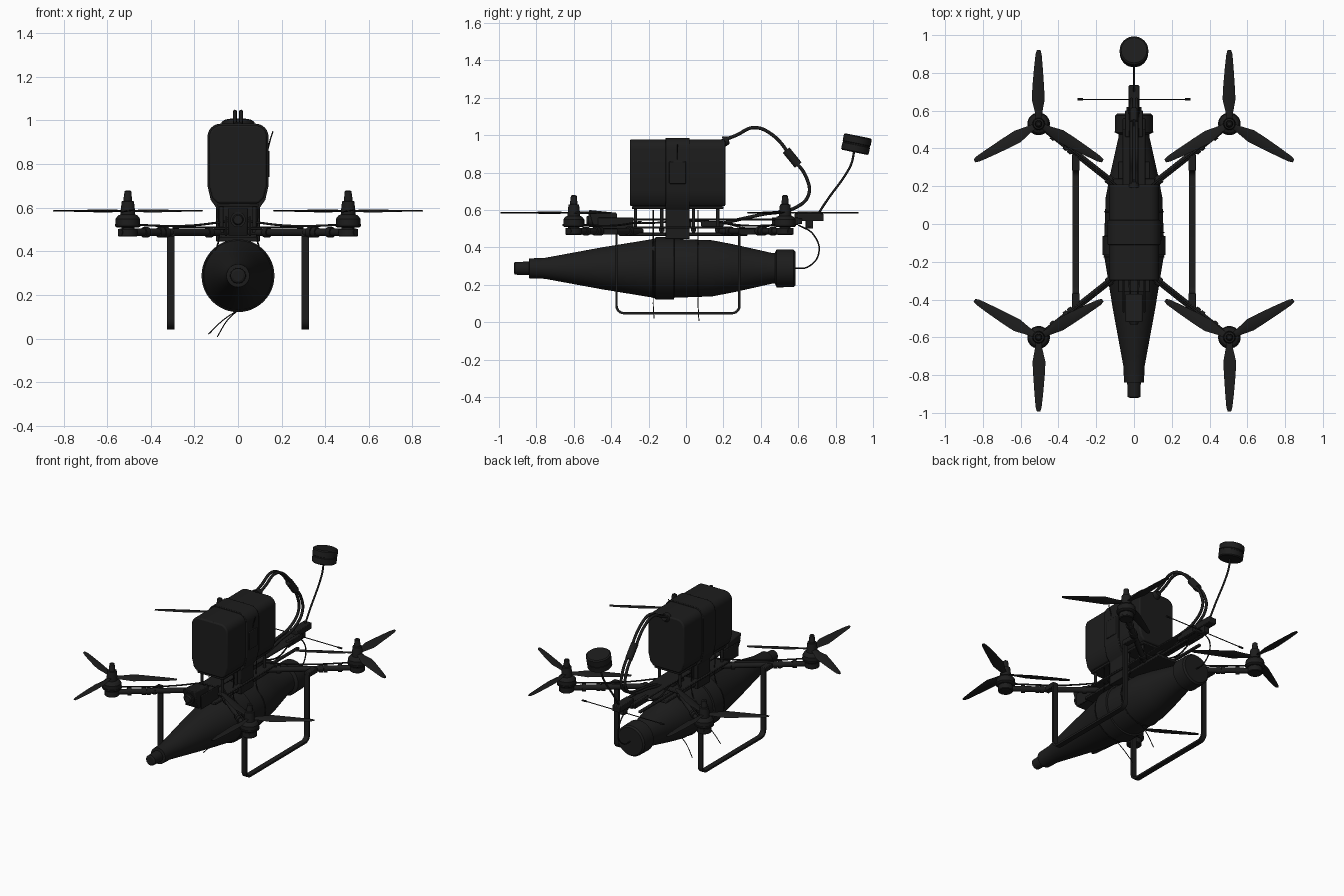
import bpy, bmesh, math
from mathutils import Vector, Matrix

if "Cube" in bpy.data.objects:
    bpy.data.objects.remove(bpy.data.objects["Cube"])

black = bpy.data.materials.new("black")
black.diffuse_color = (0.012, 0.012, 0.012, 1)
black.use_nodes = True
black.node_tree.nodes["Principled BSDF"].inputs["Base Color"].default_value = black.diffuse_color


def finish(name, bm, bevel=0, angle=35):
    bmesh.ops.recalc_face_normals(bm, faces=bm.faces)
    me = bpy.data.meshes.new(name)
    bm.to_mesh(me)
    bm.free()
    ob = bpy.data.objects.new(name, me)
    bpy.context.collection.objects.link(ob)
    me.materials.append(black)
    if bevel:
        m = ob.modifiers.new("bevel", "BEVEL")
        m.width, m.segments, m.limit_method = bevel, 2, "ANGLE"
    bpy.ops.object.select_all(action="DESELECT")
    ob.select_set(True)
    bpy.context.view_layer.objects.active = ob
    bpy.ops.object.shade_smooth_by_angle(angle=math.radians(angle))
    return ob


def box(name, lo, hi, bevel=0.004):
    bm = bmesh.new()
    bmesh.ops.create_cube(bm, size=1)
    lo, hi = Vector(lo), Vector(hi)
    for v in bm.verts:
        v.co = Vector([(lo[i] + hi[i]) / 2 + v.co[i] * (hi[i] - lo[i]) for i in range(3)])
    return finish(name, bm, bevel)


def lathe(name, origin, axis, prof, n=32):
    """prof: (distance along axis, radius) pairs, capped at both ends"""
    bm = bmesh.new()
    rot = Vector((0, 0, 1)).rotation_difference(Vector(axis)).to_matrix()
    rings = []
    for d, r in prof:
        rings.append([bm.verts.new(rot @ Vector((r * math.cos(t), r * math.sin(t), d)) + Vector(origin))
                      for t in (2 * math.pi * i / n for i in range(n))])
    for a, b in zip(rings, rings[1:]):
        for i in range(n):
            bm.faces.new((a[i], a[(i + 1) % n], b[(i + 1) % n], b[i]))
    bm.faces.new(rings[0])
    bm.faces.new(rings[-1])
    return finish(name, bm, angle=20)


def rod(name, a, b, r, n=16):
    d = Vector(b) - Vector(a)
    return lathe(name, a, d, [(0, r), (d.length, r)], n)


def prism(name, pts, axis, a, b, bevel=0):
    """2D outline extruded along x (pts = y,z) or y (pts = x,z)"""
    bm = bmesh.new()
    put = (lambda p, t: (t, p[0], p[1])) if axis == "x" else (lambda p, t: (p[0], t, p[1]))
    f = bm.faces.new([bm.verts.new(put(p, a)) for p in pts])
    ext = bmesh.ops.extrude_face_region(bm, geom=[f])["geom"]
    move = Vector(put((0, 0), b - a))
    bmesh.ops.translate(bm, vec=move, verts=[v for v in ext if isinstance(v, bmesh.types.BMVert)])
    return finish(name, bm, bevel)


def wire(name, pts, r):
    cu = bpy.data.curves.new(name, "CURVE")
    cu.dimensions, cu.bevel_depth, cu.bevel_resolution = "3D", r, 2
    cu.use_fill_caps = True
    sp = cu.splines.new("BEZIER")
    sp.bezier_points.add(len(pts) - 1)
    for bp, p in zip(sp.bezier_points, pts):
        bp.co = p
        bp.handle_left_type = bp.handle_right_type = "AUTO"
    ob = bpy.data.objects.new(name, cu)
    bpy.context.collection.objects.link(ob)
    cu.materials.append(black)
    bpy.ops.object.select_all(action="DESELECT")
    ob.select_set(True)
    bpy.context.view_layer.objects.active = ob
    bpy.ops.object.convert(target="MESH")


def arc(cx, cz, r, a0, a1, n=6):
    return [(cx + r * math.cos(math.radians(a0 + (a1 - a0) * i / n)),
             cz + r * math.sin(math.radians(a0 + (a1 - a0) * i / n))) for i in range(n + 1)]


def blade(name, centre, deg):
    # stations: distance, half chord, chord offset, twist
    st = [(0.015, .014, 0, 12), (0.06, .02, 0, 14), (0.13, .035, .002, 12), (0.2, .031, .002, 9),
          (0.3, .023, .001, 6), (0.37, .016, 0, 4), (0.392, .009, 0, 3)]
    bm, rings = bmesh.new(), []
    mat = Matrix.Translation(centre) @ Matrix.Rotation(math.radians(deg), 4, "Z")
    for d, c, o, tw in st:
        rot = Matrix.Rotation(math.radians(tw), 4, "X")
        sec = [(-c, 0), (-c * .3, .005), (c * .5, .003), (c, 0), (c * .5, -.003), (-c * .3, -.003)]
        rings.append([bm.verts.new(mat @ (rot @ Vector((0, y, z)) + Vector((d, o, 0)))) for y, z in sec])
    for a, b in zip(rings, rings[1:]):
        for i in range(6):
            bm.faces.new((a[i], a[(i + 1) % 6], b[(i + 1) % 6], b[i]))
    bm.faces.new(rings[0])
    bm.faces.new(rings[-1])
    finish(name, bm)


# slung cargo body, turned around the y axis
lathe("cargo_body", (0, 0, .288), (0, 1, 0),
      [(-.92, .024), (-.915, .034), (-.84, .036), (-.838, .053), (-.755, .056), (-.70, .066), (-.45, .112),
       (-.18, .156), (-.165, .161), (-.163, .167), (-.065, .167), (-.062, .157), (.0, .155), (.14, .15),
       (.25, .129), (.46, .082), (.475, .082), (.485, .102), (.575, .1), (.585, .09)], 48)

# frame plates, standoffs and electronics
box("lower_plate", (-.085, -.36, .462), (.085, .33, .48))
box("arm_clamp_plate", (-.11, -.30, .50), (.11, .24, .512))
box("upper_plate", (-.06, -.3, .545), (.06, .5, .555))
box("battery_tray", (-.095, -.29, .605), (.095, .2, .62))
box("flight_controller", (-.05, -.1, .512), (.05, .03, .545))
box("power_board", (-.045, .08, .512), (.045, .2, .54))
for s in (1, -1):
    for y in (-.27, -.13, .04, .17):
        rod("standoff", (s * .075, y, .47), (s * .075, y, .61), .009, 12)
        lathe("standoff_nut", (s * .075, y, .485), (0, 0, 1), [(0, .016), (.02, .016)], 6)
    box("side_rail", (s * .05 - .01, .2, .478), (s * .05 + .01, .56, .492))
    box("tail_brace", (s * .035 - .012, .46, .52), (s * .035 + .012, .60, .56))

# battery block with rounded section, and its strap
outline = (arc(.08, .925, .052, 0, 90) + arc(-.08, .925, .052, 90, 180)
           + [(-.132, .7), (-.118, .645), (-.095, .62), (.095, .62), (.118, .645), (.132, .7)])
prism("battery", outline, "y", -.3, .21, .008)
strap = (arc(.08, .925, .06, 0, 90) + arc(-.08, .925, .06, 90, 180)
         + [(-.14, .7), (-.125, .635), (-.1, .6), (-.1, .445), (.1, .445), (.1, .6), (.125, .635), (.14, .7)])
prism("battery_strap", strap, "y", -.11, .02, .003)
box("strap_buckle", (.135, -.09, .74), (.145, 0, .86))
wire("strap_tail", [(.135, -.045, .72), (.13, -.045, .82), (.145, -.045, .9), (.16, -.045, .95)], .003)
lathe("battery_cable_boss", (0, .2, .965), (0, 1, .3), [(0, .03), (.03, .02)], 20)

# camera at the front
prism("camera_body", [(-.52, .6), (-.37, .585), (-.37, .5), (-.47, .47), (-.5, .53)], "x", -.045, .045, .006)
lathe("camera_lens", (0, -.49, .545), (0, -1, 0), [(0, .035), (.03, .035), (.03, .025), (.042, .02)], 24)
for s in (1, -1):
    box("camera_bracket", (s * .055 - .005, -.47, .47), (s * .055 + .005, -.28, .56))

# four arms with motors and three-bladed propellers
for s in (1, -1):
    for end, root_y, my, turn in (("rear", .17, .53, 90), ("front", -.24, -.6, -90)):
        a, m = Vector((s * .05, root_y, .487)), Vector((s * .505, my, .487))
        d = (m - a).normalized()
        rod(end + "_arm", a, m + d * .045, .017, 20)
        for t in (.18, .62, .67, .82):
            p = a.lerp(m, t)
            rod(end + "_arm_collar", p - d * .012, p + d * .012, .024, 16)
        lathe(end + "_motor_mount", m - Vector((0, 0, .02)), (0, 0, 1),
              [(0, .04), (.004, .045), (.036, .045), (.036, .03), (.045, .03)], 24)
        lathe(end + "_motor", m + Vector((0, 0, .022)), (0, 0, 1),
              [(0, .05), (.006, .059), (.016, .06), (.016, .056), (.04, .056), (.055, .045), (.06, .033),
               (.085, .032), (.12, .028), (.122, .019), (.138, .019), (.145, .017), (.165, .016), (.17, .01)], 28)
        for k in range(3):
            blade(end + "_propeller_blade", m + Vector((0, 0, .098)), turn + 120 * k)
        sg = 1 if my > 0 else -1
        ly = .29 if my > 0 else -.375
        box(end + "_leg_clamp", (s * .308 - .019, min(ly - sg * .01, ly + sg * .08), .468),
            (s * .308 + .019, max(ly - sg * .01, ly + sg * .08), .5))
        wire(end + "_motor_wire", [a + Vector((0, 0, .05)), a.lerp(m, .4) + Vector((0, 0, .03)),
                                   m + Vector((0, 0, .035))], .005)

# landing loops: flat strips bent into a U
outer = [(-.378, .48)] + arc(-.333, .087, .045, 180, 270) + arc(.247, .087, .045, 270, 360) + [(.292, .48)]
inner = [(-.365, .48)] + arc(-.333, .087, .032, 180, 270) + arc(.247, .087, .032, 270, 360) + [(.279, .48)]
for s in (1, -1):
    prism("landing_loop", outer + inner[::-1], "x", s * .308 - .017, s * .308 + .017)

# cable ties round the cargo, with loose tails
for y, r, tip in ((-.175, .158, (-.135, .02)), (.065, .155, (-.095, .008))):
    ring = [(r * math.sin(t), y, .288 + r * math.cos(t)) for t in
            (math.radians(40 + 280 * i / 16) for i in range(17))]
    wire("cable_tie", [(.09, y, .6)] + ring + [(-.09, y, .6)], .003)
    wire("cable_tie_tail", [(0, y, .13), (tip[0] * .5, y, .085), (tip[0], y + .004, tip[1])], .0025)

# battery leads with plug
for s in (1, -1):
    x = s * .014
    wire("battery_lead", [(x, .18, .965), (x, .27, 1.0), (x, .36, 1.04), (x, .45, 1.01), (x, .57, .875),
                          (x, .645, .77), (x, .655, .68), (x, .59, .615), (x, .4, .575), (x, .2, .53)], .009)
    wire("signal_wire", [(s * .03, .5, .53), (s * .045, .35, .5), (s * .03, .2, .53), (s * .05, 0, .54),
                         (s * .03, -.2, .53), (s * .02, -.4, .53)], .005)
rod("battery_plug", (0, .535, .92), (0, .60, .84), .023, 12)
wire("cargo_wire", [(0, .58, .288), (0, .65, .295), (0, .71, .37), (0, .68, .47), (0, .6, .52)], .004)

# receiver mount and antennas at the back
box("receiver_box", (-.04, .47, .525), (.04, .62, .555))
box("antenna_base", (-.028, .58, .54), (.028, .735, .58))
wire("antenna_mast", [(0, .7, .57), (0, .76, .66), (0, .86, .8), (0, .885, .85), (0, .9, .92)], .006)
lathe("antenna_disc", (0, .902, .908), (0, .2, .98),
      [(0, .068), (.006, .075), (.04, .075), (.042, .073), (.048, .073), (.05, .076), (.084, .076), (.09, .068)], 32)
rod("whip_antenna", (-.3, .66, .51), (.3, .66, .51), .003, 8)
box("whip_holder", (-.02, .64, .5), (.02, .68, .55))
for s in (1, -1):
    rod("whip_tip", (s * .27, .66, .51), (s * .3, .66, .51), .006, 8)
